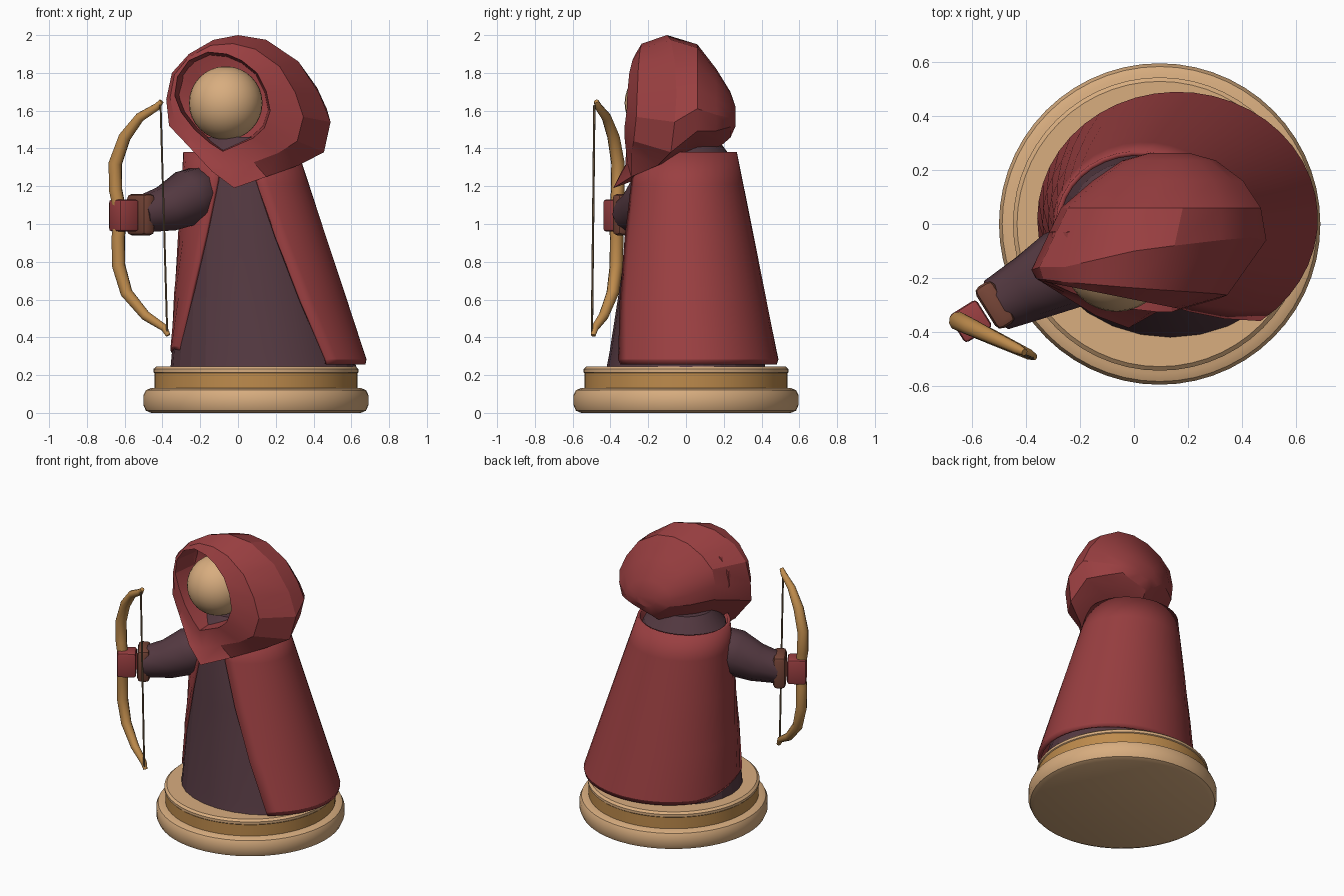
import bpy, bmesh, math
from mathutils import Vector, Matrix

cube = bpy.data.objects.get("Cube")
if cube:
    bpy.data.objects.remove(cube, do_unlink=True)


def material(name, rgb):
    lin = [((c / 255 + 0.055) / 1.055) ** 2.4 for c in rgb]
    m = bpy.data.materials.new(name)
    m.use_nodes = True
    m.diffuse_color = (*lin, 1)
    m.node_tree.nodes["Principled BSDF"].inputs["Base Color"].default_value = (*lin, 1)
    return m


red = material("red cloth", (154, 63, 65))
plum = material("dark plum cloth", (84, 57, 65))
tan = material("pale wood", (216, 173, 127))
gold = material("golden wood", (190, 139, 76))
leather = material("brown leather", (118, 69, 55))
cord = material("bow cord", (122, 100, 74))


def finish(name, bm, mat, angle=30):
    mesh = bpy.data.meshes.new(name)
    bm.to_mesh(mesh)
    bm.free()
    ob = bpy.data.objects.new(name, mesh)
    bpy.context.collection.objects.link(ob)
    mesh.materials.append(mat)
    bpy.ops.object.select_all(action='DESELECT')
    ob.select_set(True)
    bpy.context.view_layer.objects.active = ob
    bpy.ops.object.shade_smooth_by_angle(angle=math.radians(angle))
    return ob


def loft(name, rings, mat, closed=True, angle=30):
    """Skin a stack of equal rings; closed rings are capped."""
    bm = bmesh.new()
    rows = [[bm.verts.new(p) for p in ring] for ring in rings]
    n = len(rows[0])
    for a, b in zip(rows, rows[1:]):
        for i in range(n if closed else n - 1):
            j = (i + 1) % n
            bm.faces.new((a[i], a[j], b[j], b[i]))
    if closed:
        bm.faces.new(rows[0][::-1])
        bm.faces.new(rows[-1])
        bmesh.ops.recalc_face_normals(bm, faces=bm.faces)
    return finish(name, bm, mat, angle)


def ellipse(cx, cy, rx, ry, z, n):
    return [(cx + rx * math.cos(math.tau * i / n), cy + ry * math.sin(math.tau * i / n), z)
            for i in range(n)]


def lathe(name, profile, mat):
    return loft(name, [ellipse(0.095, 0, r, r, z, 56) for r, z in profile], mat)


def tube(name, path, radii, ref, mat, n=10):
    """Round tube along a path, with one radius per point."""
    path, ref, rings = [Vector(p) for p in path], Vector(ref).normalized(), []
    for i, p in enumerate(path):
        d = (path[min(i + 1, len(path) - 1)] - path[max(i - 1, 0)]).normalized()
        u = d.cross(ref).normalized()
        v = d.cross(u)
        rings.append([p + radii[i] * (u * math.cos(math.tau * k / n) + v * math.sin(math.tau * k / n))
                      for k in range(n)])
    return loft(name, rings, mat, angle=40)


def block(name, centre, size, turn, bevel, mat):
    bm = bmesh.new()
    bmesh.ops.create_cube(bm, size=1, matrix=Matrix.Translation(centre)
                          @ Matrix.Rotation(math.radians(turn), 4, 'Z') @ Matrix.Diagonal((*size, 1)))
    bmesh.ops.bevel(bm, geom=bm.edges[:], offset=bevel, segments=2, affect='EDGES', profile=0.5)
    return finish(name, bm, mat)


# Round stand in three tiers
lathe("stand_foot", [(.555, 0), (.583, .012), (.595, .04), (.595, .095), (.583, .12), (.555, .132)], tan)
lathe("stand_band", [(.538, .12), (.538, .21)], gold)
lathe("stand_top", [(.53, .205), (.543, .215), (.543, .232), (.528, .245)], tan)

# Inner robe
loft("robe", [ellipse(*e, 28) for e in (
    (.135, 0, .492, .42, .243), (.125, 0, .475, .405, .32), (.075, 0, .385, .315, .9),
    (.04, -.01, .315, .275, 1.2), (.015, -.01, .265, .245, 1.36), (.0, -.01, .17, .17, 1.46))],
    plum, angle=12)

# Cloak, open at the front with the gap narrowing upwards
columns, rings = 32, []
for t in (0, .025, .3, .6, .85, 1):
    start, end = -53 - 30 * t, 203 + 48 * t
    tuck = .015 if t == 0 else 0
    ring = []
    for i in range(columns + 1):
        deg = start + (end - start) * i / columns
        a = math.radians(deg)
        lift = .07 * min(1, max(0, (deg - 150) / 40)) * (1 - t)
        ring.append((.165 - .15 * t + (.525 - .22 * t - tuck) * math.cos(a),
                     .02 - .02 * t + (.475 - .205 * t - tuck) * math.sin(a),
                     .255 + 1.125 * t + lift))
    rings.append(ring)
cloak = loft("cloak", rings, red, closed=False, angle=20)
thick = cloak.modifiers.new("thickness", 'SOLIDIFY')
thick.thickness, thick.offset = .018, -1

# Hood: widest outline (x, y, z) and face opening (x, z), clockwise from the top
outline = [Vector(p) for p in (
    (0, -.1, 2), (.15, -.08, 1.975), (.32, -.06, 1.86), (.43, -.05, 1.69),
    (.49, -.06, 1.54), (.455, -.08, 1.38), (.32, -.15, 1.31), (.15, -.29, 1.25),
    (-.02, -.385, 1.19), (-.14, -.34, 1.28), (-.27, -.26, 1.42), (-.365, -.2, 1.52),
    (-.38, -.17, 1.66), (-.35, -.16, 1.8), (-.26, -.16, 1.9), (-.13, -.13, 1.975))]
opening = [Vector((x, -.28 - .2 * x - .2 * max(0, 1.6 - z), z)) for x, z in (
    (-.06, 1.9), (.02, 1.865), (.1, 1.8), (.15, 1.7), (.17, 1.6), (.14, 1.51),
    (.08, 1.455), (0, 1.42), (-.08, 1.385), (-.15, 1.43), (-.23, 1.5), (-.3, 1.59),
    (-.335, 1.68), (-.32, 1.78), (-.26, 1.865), (-.16, 1.91))]


def squeeze(cx, y, cz, sx, sz):
    return [Vector((cx + sx * (p.x - .055), y, cz + sz * (p.z - 1.6))) for p in outline]


flank = []
for o, s in zip(opening, outline):
    p = o.lerp(s, .55)
    p.y = o.lerp(s, .2).y
    flank.append(p)
face_mid = Vector((-.08, .1, 1.65))
loft("hood", [[o.lerp(face_mid, .75) for o in opening],
              [Vector((o.x * .94, -.03, 1.65 + (o.z - 1.65) * .94)) for o in opening],
              opening, flank, outline,
              squeeze(.1, .06, 1.655, .85, .74), squeeze(.125, .16, 1.61, .64, .53),
              squeeze(.13, .235, 1.58, .4, .3), squeeze(.13, .262, 1.57, .18, .13)], red, angle=25)

# Head
bm = bmesh.new()
bmesh.ops.create_uvsphere(bm, u_segments=32, v_segments=16, radius=.195,
                          matrix=Matrix.Translation((-.065, -.13, 1.64)))
finish("head", bm, tan, 60)

# Right arm with cuff and hand
tube("right_sleeve", [(-.13, -.09, 1.18), (-.19, -.13, 1.17), (-.26, -.17, 1.14),
                      (-.38, -.235, 1.08), (-.51, -.3, 1.05)],
     [.08, .14, .152, .125, .1], (0, 0, 1), plum)
block("right_cuff", (-.515, -.3, 1.05), (.08, .18, .22), 32, .025, leather)
block("right_hand", (-.605, -.36, 1.045), (.12, .12, .17), 32, .015, red)

# Bow, lying in one upright plane, and its string
stave = [(-.405, 1.65), (-.43, 1.62), (-.52, 1.565), (-.6, 1.46), (-.65, 1.32), (-.648, 1.18),
         (-.62, 1.05), (-.634, .93), (-.632, .78), (-.59, .635), (-.49, .515), (-.39, .45), (-.37, .41)]
tube("bow", [(x, -.36 - .47 * (x + .65), z) for x, z in stave],
     [.013, .02, .026, .033, .036, .036, .034, .036, .036, .033, .027, .02, .013],
     (.43, .9, 0), gold)
tube("bow_string", [(-.41, -.485, 1.63), (-.375, -.498, .43)], [.006, .006], (1, 0, 0), cord, 6)
